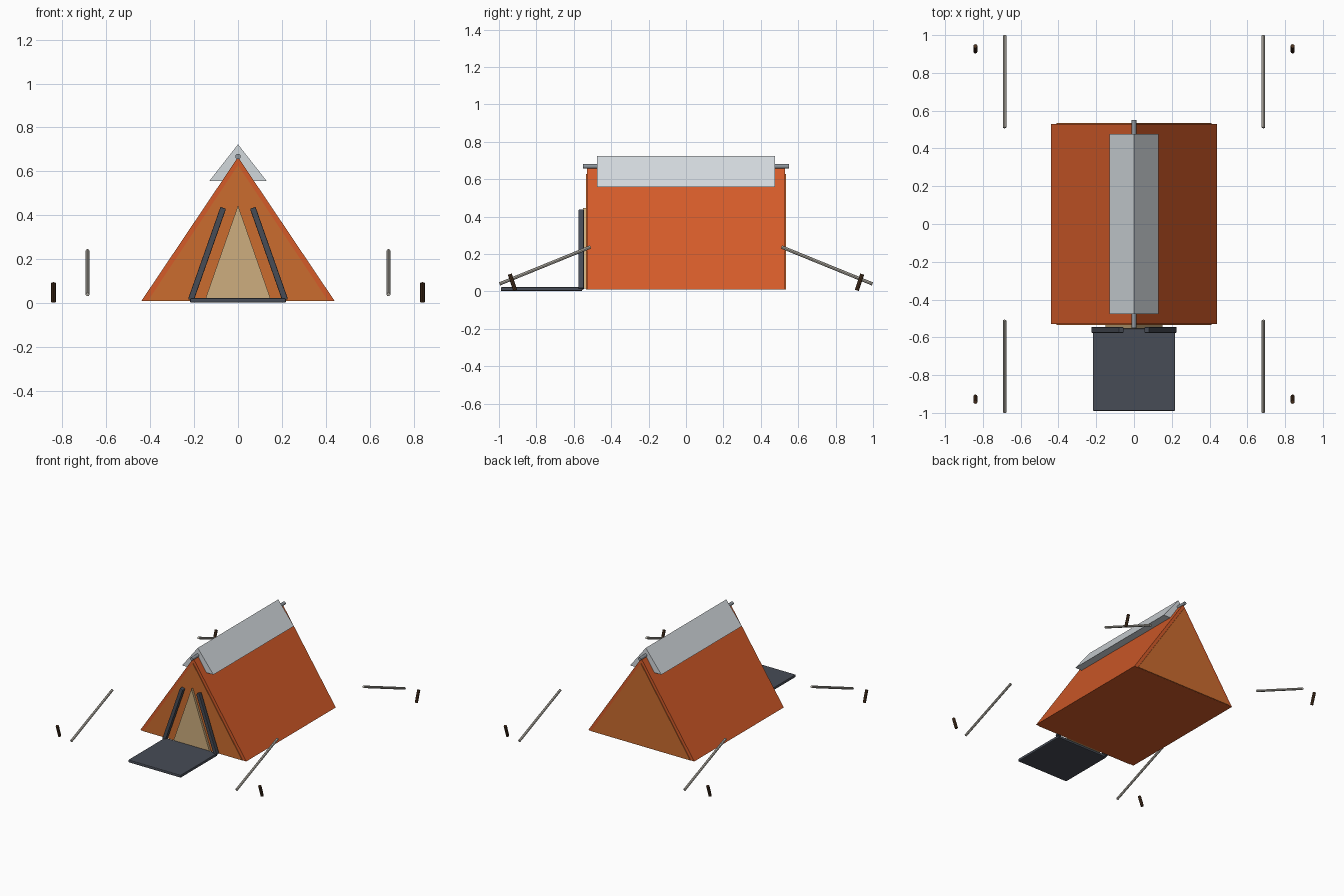
import bpy, bmesh, math
from mathutils import Vector

if "Cube" in bpy.data.objects:
    bpy.data.objects.remove(bpy.data.objects["Cube"])


def material(name, rgb):
    m = bpy.data.materials.new(name)
    m.diffuse_color = (*rgb, 1)
    m.use_nodes = True
    m.node_tree.nodes["Principled BSDF"].inputs["Base Color"].default_value = m.diffuse_color
    return m


CANVAS = material("canvas orange", (0.66, 0.105, 0.022))
PANEL = material("end panel amber", (0.60, 0.15, 0.028))
TAN = material("door tan", (0.61, 0.42, 0.21))
GREY = material("fly pale grey", (0.65, 0.69, 0.72))
STEEL = material("ridge steel", (0.28, 0.31, 0.34))
SLATE = material("slate", (0.063, 0.072, 0.092))
ROPE = material("rope grey", (0.55, 0.52, 0.46))
WOOD = material("peg brown", (0.075, 0.035, 0.015))


def finish(bm, name, mat):
    bmesh.ops.recalc_face_normals(bm, faces=bm.faces)
    mesh = bpy.data.meshes.new(name)
    bm.to_mesh(mesh)
    bm.free()
    mesh.materials.append(mat)
    ob = bpy.data.objects.new(name, mesh)
    bpy.context.collection.objects.link(ob)
    return ob


def wedge(name, half, z0, z1, y0, y1, mat):
    """Triangular prism running along y."""
    bm = bmesh.new()
    face = bm.faces.new([bm.verts.new((x, y0, z)) for x, z in
                         ((-half, z0), (half, z0), (0, z1))])
    out = bmesh.ops.extrude_face_region(bm, geom=[face])
    bmesh.ops.translate(bm, vec=(0, y1 - y0, 0),
                        verts=[v for v in out["geom"] if isinstance(v, bmesh.types.BMVert)])
    return finish(bm, name, mat)


def rod(name, a, b, r, mat, sides=8):
    """Round bar between two points."""
    a, b = Vector(a), Vector(b)
    bm = bmesh.new()
    bmesh.ops.create_cone(bm, cap_ends=True, segments=sides, radius1=r, radius2=r,
                          depth=(b - a).length)
    ob = finish(bm, name, mat)
    ob.location = (a + b) / 2
    ob.rotation_euler = (b - a).to_track_quat('Z', 'Y').to_euler()
    return ob


def box(name, loc, size, mat, bevel, tilt=0):
    """Box with bevelled edges, turned about y."""
    bm = bmesh.new()
    bmesh.ops.create_cube(bm, size=1)
    bmesh.ops.scale(bm, vec=size, verts=bm.verts)
    bmesh.ops.bevel(bm, geom=bm.edges[:], offset=bevel, segments=2,
                    profile=0.5, affect='EDGES')
    ob = finish(bm, name, mat)
    ob.location = loc
    ob.rotation_euler = (0, tilt, 0)
    return ob


# Tent body, end panels and door
wedge("tent_body", 0.44, 0.01, 0.665, -0.53, 0.53, CANVAS)
wedge("front_panel", 0.41, 0.011, 0.628, -0.535, -0.525, PANEL)
wedge("back_panel", 0.41, 0.011, 0.628, 0.525, 0.535, PANEL)
wedge("door", 0.15, 0.015, 0.445, -0.552, -0.534, TAN)

# Ridge pole and fly over it
rod("ridge_pole", (0, -0.55, 0.668), (0, 0.55, 0.668), 0.012, STEEL, 12)
wedge("fly_cover", 0.13, 0.557, 0.723, -0.477, 0.477, GREY)

# Entrance mat
box("entrance_mat", (0, -0.772, 0.0125), (0.436, 0.436, 0.021), SLATE, 0.006)

for sx, side in ((-1, "left"), (1, "right")):
    # Rolled door frame bars
    box(f"{side}_door_bar", (sx * 0.141, -0.561, 0.224), (0.027, 0.03, 0.445),
        SLATE, 0.004, -sx * math.atan2(0.145, 0.412))
    for sy, end in ((-1, "front"), (1, "back")):
        # Guy lines and pegs
        rod(f"{end}_{side}_guy_line", (sx * 0.685, sy * 0.51, 0.238),
            (sx * 0.685, sy * 0.997, 0.040), 0.009, ROPE)
        rod(f"{end}_{side}_peg", (sx * 0.84, sy * 0.913, 0.006),
            (sx * 0.84, sy * 0.942, 0.092), 0.011, WOOD)
